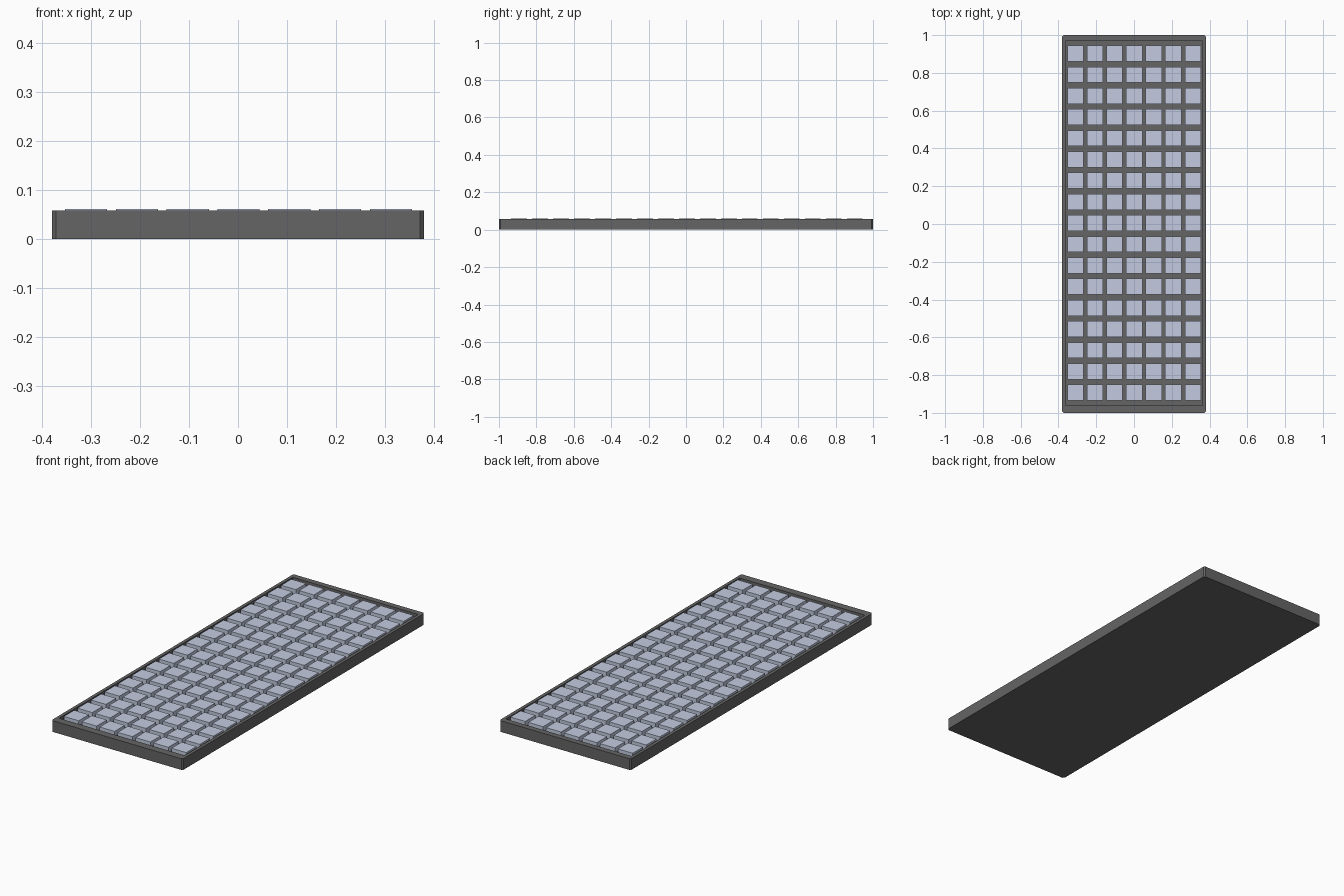
import bpy, bmesh

if "Cube" in bpy.data.objects:
    bpy.data.objects.remove(bpy.data.objects["Cube"])

def material(name, rgb):
    m = bpy.data.materials.new(name)
    m.diffuse_color = (*rgb, 1)
    m.use_nodes = True
    m.node_tree.nodes["Principled BSDF"].inputs["Base Color"].default_value = m.diffuse_color
    return m

def finish(bm, name, mat):
    bmesh.ops.recalc_face_normals(bm, faces=bm.faces)
    me = bpy.data.meshes.new(name)
    bm.to_mesh(me)
    bm.free()
    ob = bpy.data.objects.new(name, me)
    bpy.context.collection.objects.link(ob)
    me.materials.append(mat)
    return ob

dark = material("dark_grey", (0.13, 0.13, 0.13))
blue = material("pale_blue", (0.55, 0.60, 0.75))

def ring(bm, hx, hy, z, c, oy=0.0):
    # rectangle with clipped corners
    pts = [(hx, -hy + c), (hx, hy - c), (hx - c, hy), (-hx + c, hy),
           (-hx, hy - c), (-hx, -hy + c), (-hx + c, -hy), (hx - c, -hy)]
    return [bm.verts.new((x, y + oy, z)) for x, y in pts]

# Tray: chamfered shell with a shallow recess
RIM, FLOOR, TOP = 0.0585, 0.035, 0.061
bm = bmesh.new()
rings = [ring(bm, 0.38, 1.0, 0, 0.008),
         ring(bm, 0.38, 1.0, RIM, 0.008),
         ring(bm, 0.363, 0.965, RIM, 0.002, 0.005),
         ring(bm, 0.363, 0.965, FLOOR, 0.002, 0.005)]
for a, b in zip(rings, rings[1:]):
    for i in range(8):
        j = (i + 1) % 8
        bm.faces.new((a[i], a[j], b[j], b[i]))
bm.faces.new(rings[0])
bm.faces.new(rings[-1])
finish(bm, "tray", dark)

# Tiles: 7 columns by 17 rows standing in the recess
COLS, ROWS = 7, 17
PX, PY = 0.1037, 0.1122
W, D = 0.086, 0.084
bm = bmesh.new()
for i in range(COLS):
    for j in range(ROWS):
        v = bmesh.ops.create_cube(bm, size=1)["verts"]
        h = TOP - FLOOR
        bmesh.ops.scale(bm, verts=v, vec=(W, D, h))
        bmesh.ops.translate(bm, verts=v, vec=(
            (i - (COLS - 1) / 2) * PX + 0.001,
            (j - (ROWS - 1) / 2) * PY + 0.005,
            FLOOR + h / 2))
finish(bm, "tiles", blue)
